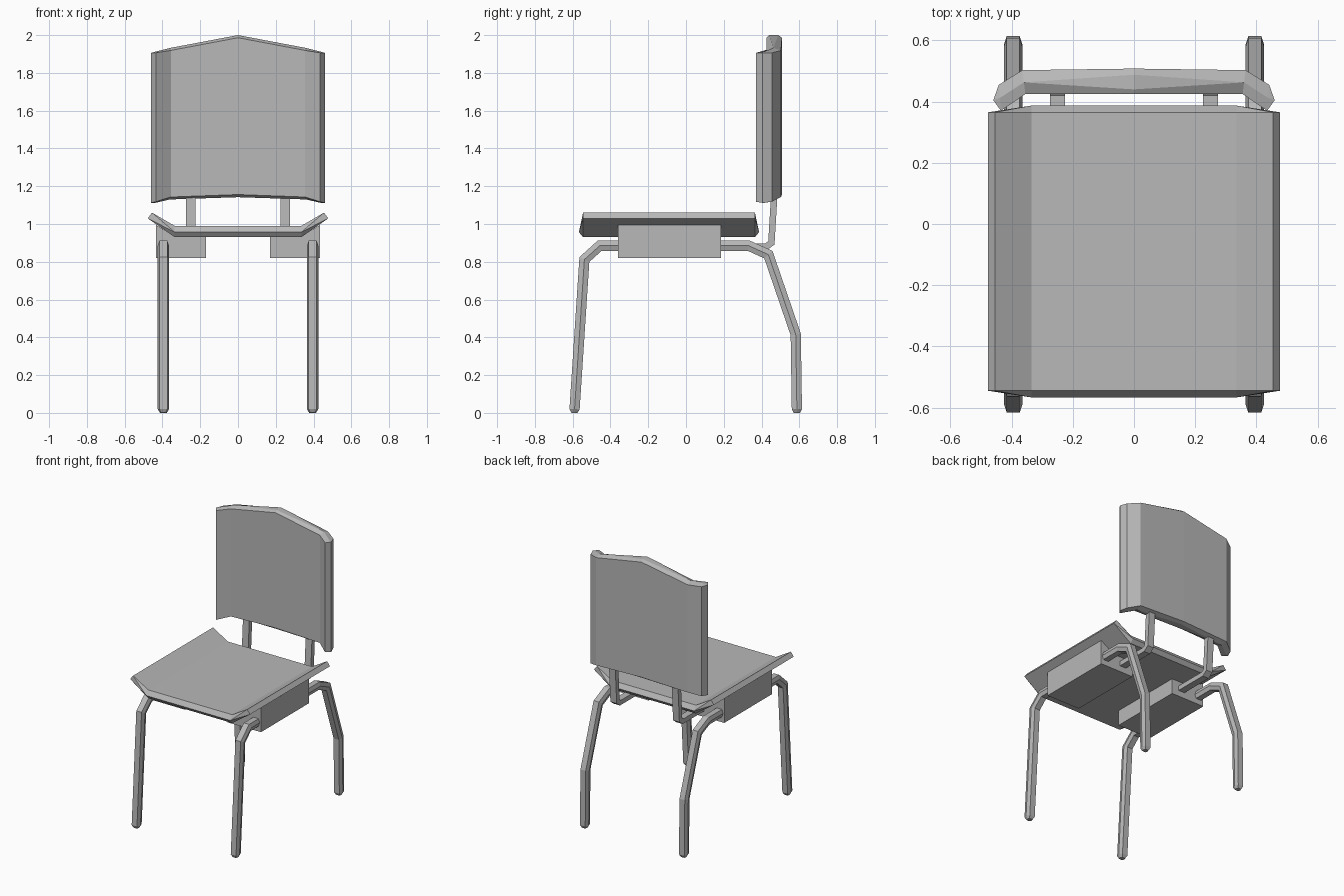
import bpy
import bmesh
from mathutils import Vector

cube = bpy.data.objects.get("Cube")
if cube:
    bpy.data.objects.remove(cube, do_unlink=True)

GREY = (0.48, 0.48, 0.48, 1.0)
grey = bpy.data.materials.new("plain grey")
grey.use_nodes = True
grey.diffuse_color = GREY
grey.node_tree.nodes["Principled BSDF"].inputs["Base Color"].default_value = GREY


def loft(name, sections, caps=True):
    """Join a row of closed sections; sections may collapse to a ridge."""
    bm = bmesh.new()
    rings = [[bm.verts.new(p) for p in s] for s in sections]
    for a, b in zip(rings, rings[1:]):
        for i in range(len(a)):
            j = (i + 1) % len(a)
            bm.faces.new((a[i], a[j], b[j], b[i]))
    if caps:
        bm.faces.new(rings[0])
        bm.faces.new(rings[-1])
    bmesh.ops.remove_doubles(bm, verts=bm.verts, dist=0.0005)
    bmesh.ops.recalc_face_normals(bm, faces=bm.faces)
    mesh = bpy.data.meshes.new(name)
    bm.to_mesh(mesh)
    bm.free()
    mesh.materials.append(grey)
    obj = bpy.data.objects.new(name, mesh)
    bpy.context.collection.objects.link(obj)
    return obj


def sweep(name, x, path, profile, end_scale=1.0):
    """Sweep a (sideways, normal) profile along a path in the YZ plane."""
    pts = [Vector(p) for p in path]
    sections = []
    for i, p in enumerate(pts):
        ends = i in (0, len(pts) - 1)
        t_in = (p - pts[i - 1]).normalized() if i else (pts[1] - p).normalized()
        t_out = (pts[i + 1] - p).normalized() if i < len(pts) - 1 else t_in
        t = (t_in + t_out).normalized()
        n = Vector((-t.y, t.x)) / t.dot(t_in)
        k = end_scale if ends else 1.0
        sections.append([(x + u * k, p.x + n.x * v * k, p.y + n.y * v * k)
                         for u, v in profile])
    return loft(name, sections)


# Seat: trough-shaped section with ridged front and back ends
half = [(0.335, 0.99), (0.455, 1.06), (0.478, 1.03), (0.335, 0.93)]
ring = half + [(-x, z) for x, z in reversed(half)]


def seat_ridge(y):
    return [(0.335 if x > 0 else -0.335, y, 0.957) for x, z in ring]


loft("seat", [seat_ridge(-0.567),
              [(x, -0.545, z) for x, z in ring],
              [(x, 0.365, z) for x, z in ring],
              seat_ridge(0.387)], caps=False)


# Backrest: curved panel lofted sideways, with ridged top and bottom edges
def back_section(xf, xb, yf, yb, bottom, top, r0, r1, lip):
    xm = (xf + xb) / 2
    return [(xf, yf, bottom + lip), (xf, yf, top - lip),
            (xm, r0, top), (xm, r1, top),
            (xb, yb, top - lip), (xb, yb, bottom + lip),
            (xm, r1, bottom), (xm, r0, bottom)]


outer = [(0.46, 0.46, 0.405, 0.405, 1.112, 1.906, 0.405, 0.405, 0),
         (0.435, 0.442, 0.37, 0.455, 1.112, 1.912, 0.412, 0.412, 0.006),
         (0.355, 0.365, 0.425, 0.503, 1.13, 1.932, 0.463, 0.463, 0.013)]
middle = [(0, 0, 0.425, 0.508, 1.142, 2.0, 0.44, 0.488, 0.014)]
left_half = [(-c[0], -c[1]) + c[2:] for c in outer]
right_half = list(reversed(outer))
loft("backrest", [back_section(*c) for c in left_half + middle + right_half],
     caps=False)

# Legs, brackets and back supports, repeated on both sides
hexagon = [(0.03, 0), (0.021, 0.027), (-0.021, 0.027),
           (-0.03, 0), (-0.021, -0.027), (0.021, -0.027)]
flat_bar = [(0.025, 0.017), (-0.025, 0.017), (-0.025, -0.017), (0.025, -0.017)]
leg_path = [(-0.591, 0.0), (-0.59, 0.02), (-0.538, 0.812), (-0.457, 0.885),
            (0.332, 0.885), (0.436, 0.838), (0.581, 0.415),
            (0.587, 0.02), (0.587, 0.0)]
support_path = [(0.12, 0.88), (0.425, 0.88), (0.452, 0.9), (0.47, 1.2)]
bracket = [(0.17, 0.82), (0.435, 0.82), (0.435, 0.995),
           (0.335, 0.935), (0.17, 0.935)]

for side, s in (("left", 1), ("right", -1)):
    sweep(side + "_leg_frame", s * 0.395, leg_path, hexagon, 0.6)
    sweep(side + "_back_support", s * 0.25, support_path, flat_bar)
    loft(side + "_seat_bracket",
         [[(s * x, y, z) for x, z in bracket] for y in (-0.36, 0.185)])
